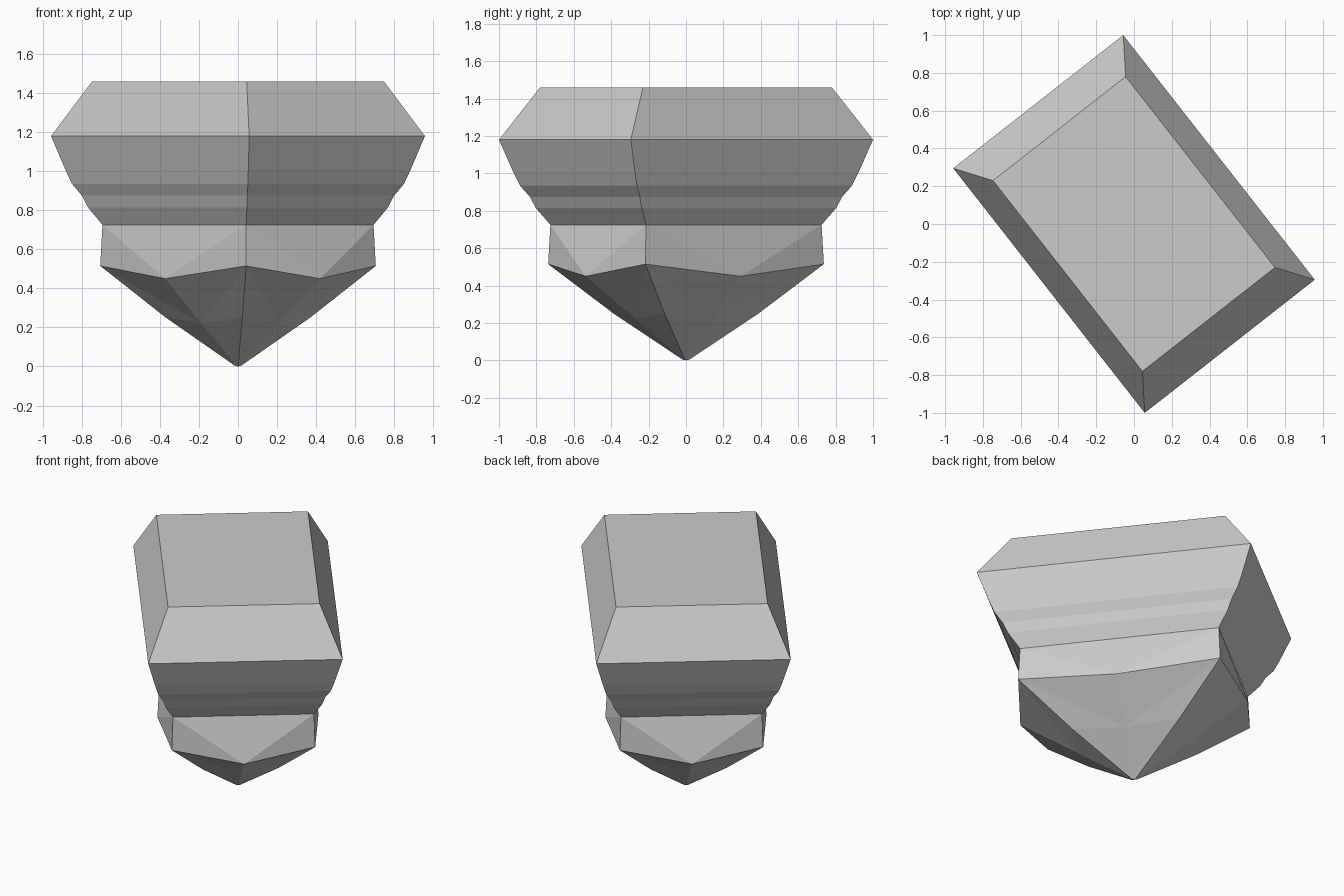
import bpy
import bmesh
from mathutils import Vector

if "Cube" in bpy.data.objects:
    bpy.data.objects.remove(bpy.data.objects["Cube"])

# Rectangular cross-section at its widest point, turned in plan
a, b = Vector((-0.057, 1.0)), Vector((-0.957, 0.295))
corners = [a, b, -a, -b]

# Levels, top to bottom: corner scale, corner z, mid-side scale, mid-side z
levels = [(s, z, s, z) for s, z in [
    (0.78, 1.46), (1.0, 1.18), (0.925, 1.01), (0.888, 0.935),
    (0.835, 0.875), (0.803, 0.815), (0.725, 0.725)]]
levels += [(0.737, 0.515, 0.829, 0.45),   # flared collar with dipped sides
           (0.39, 0.253, 0.42, 0.222),    # slightly bulging point
           (0.02, 0.006, 0.02, 0.006)]

bm = bmesh.new()
rings = []
for cs, cz, ms, mz in levels:
    ring = []
    for i, c in enumerate(corners):
        m = (c + corners[(i + 1) % 4]) / 2
        ring.append(bm.verts.new((c.x * cs, c.y * cs, cz)))
        ring.append(bm.verts.new((m.x * ms, m.y * ms, mz)))
    rings.append(ring)

# Walls; the warped collar and point are split into triangles
for k, (up, low) in enumerate(zip(rings, rings[1:])):
    for i in range(8):
        j = (i + 1) % 8
        if k < 6:
            bm.faces.new((up[i], low[i], low[j], up[j]))
        elif i % 2 == 0:
            bm.faces.new((up[i], low[i], low[j]))
            bm.faces.new((up[i], low[j], up[j]))
        else:
            bm.faces.new((up[i], low[i], up[j]))
            bm.faces.new((up[j], low[i], low[j]))

# Flat top and pointed tip
bm.faces.new(rings[0])
tip = bm.verts.new((0, 0, 0))
for i in range(8):
    bm.faces.new((rings[-1][i], tip, rings[-1][(i + 1) % 8]))
bmesh.ops.recalc_face_normals(bm, faces=bm.faces[:])

mesh = bpy.data.meshes.new("pointed_block")
bm.to_mesh(mesh)
bm.free()
bpy.context.collection.objects.link(bpy.data.objects.new("pointed_block", mesh))
